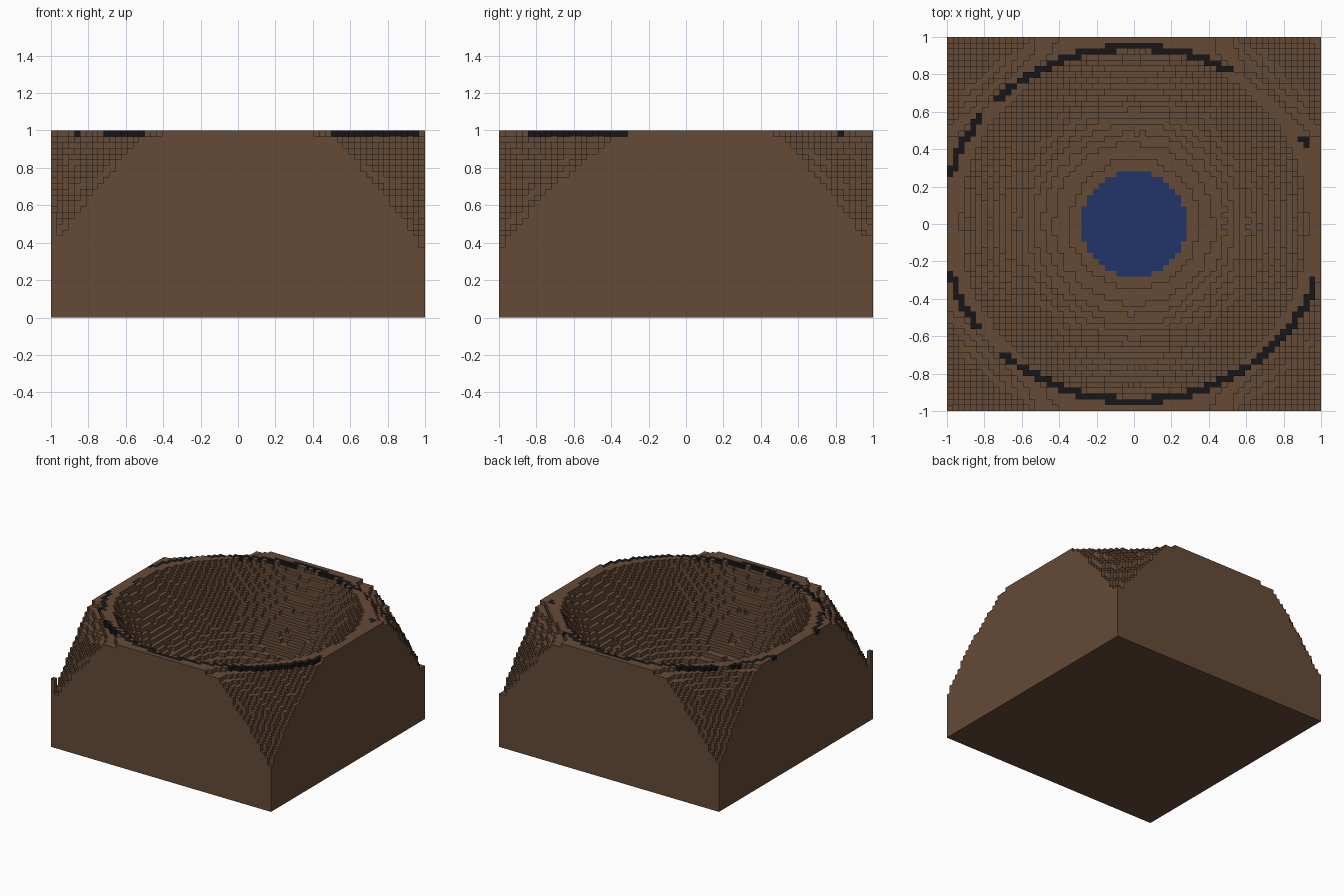
import bpy, bmesh, math, random

if "Cube" in bpy.data.objects:
    bpy.data.objects.remove(bpy.data.objects["Cube"])

random.seed(4)
N = 64                 # columns per side
V = 2 / N              # voxel size
POOL = 9 * V           # pool radius
LEVEL = 11 * V         # pool surface height


def material(name, rgb):
    m = bpy.data.materials.new(name)
    m.diffuse_color = (*rgb, 1)
    m.use_nodes = True
    m.node_tree.nodes["Principled BSDF"].inputs["Base Color"].default_value = m.diffuse_color
    return m


def centre(i):
    return -1 + (i + 0.5) * V


def rim_radius(a):
    return 1.025 - 0.08 * math.sin(a) ** 2


# Angle ranges (degrees) where the dark rim stones lie
ARCS = [(24, 28), (58, 138), (145, 165), (195, 214), (225, 343)]


def column(i, j):
    """Return (height, kind) of one terrain column."""
    x, y = centre(i), centre(j)
    r, a = math.hypot(x, y), math.atan2(y, x)
    deg = math.degrees(a) % 360
    if r < POOL + 0.005:
        return LEVEL, "pool"
    edge = rim_radius(a)
    if abs(r - edge) < 0.65 * V and any(p <= deg <= q for p, q in ARCS):
        return 1.0, "rim"
    bowl = 0.325 + 0.84 * r ** 3
    dip = math.exp(-((deg - 333) / 14) ** 2)
    slope = 1 - 2.0 * (r - 1.09 + 0.03 * dip)
    # The lip sags on the diagonals, outside the dark stones
    sag = 1 - 0.9 * max(0, r - edge + 0.01) * (math.sin(2 * a) ** 6 + dip)
    h = min(bowl, slope, sag, 1.0) + random.uniform(-0.003, 0.003)
    return max(LEVEL, min(1.0, round(h / V) * V)), "soil"


grid = {(i, j): column(i, j) for i in range(N) for j in range(N)}
grid[0, 0] = (18 * V, "soil")              # corner spikes
grid[N - 1, N - 1] = (14 * V, "soil")

soil, rim, pool = bmesh.new(), bmesh.new(), bmesh.new()


def quad(bm, pts):
    bm.faces.new([bm.verts.new(p) for p in pts])


def cap(bm, i, j, z):
    x, y = -1 + i * V, -1 + j * V
    quad(bm, [(x, y, z), (x + V, y, z), (x + V, y + V, z), (x, y + V, z)])


def wall(bm, i, j, dx, dy, lo, hi):
    if hi - lo < 1e-6:
        return
    cx, cy, h = centre(i) + dx * V / 2, centre(j) + dy * V / 2, V / 2
    a = (cx + dy * h, cy - dx * h)
    b = (cx - dy * h, cy + dx * h)
    quad(bm, [(*a, lo), (*b, lo), (*b, hi), (*a, hi)])


# Exposed tops and sides of every column
for (i, j), (h, kind) in grid.items():
    cap({"soil": soil, "rim": rim, "pool": pool}[kind], i, j, h)
    split = h - V if kind == "rim" else h
    for dx, dy in ((1, 0), (-1, 0), (0, 1), (0, -1)):
        low = grid.get((i + dx, j + dy), (0, ""))[0]
        wall(soil, i, j, dx, dy, low, split)
        if kind == "rim":
            wall(rim, i, j, dx, dy, max(low, split), h)

# Flat underside
quad(soil, [(-1, 1, 0), (1, 1, 0), (1, -1, 0), (-1, -1, 0)])

for name, bm, rgb in (("crater_ground", soil, (0.13, 0.07, 0.038)),
                      ("rim_stones", rim, (0.008, 0.008, 0.009)),
                      ("water_pool", pool, (0.015, 0.036, 0.14))):
    bmesh.ops.remove_doubles(bm, verts=bm.verts, dist=1e-4)
    me = bpy.data.meshes.new(name)
    bm.to_mesh(me)
    bm.free()
    me.materials.append(material(name + "_colour", rgb))
    bpy.context.collection.objects.link(bpy.data.objects.new(name, me))
